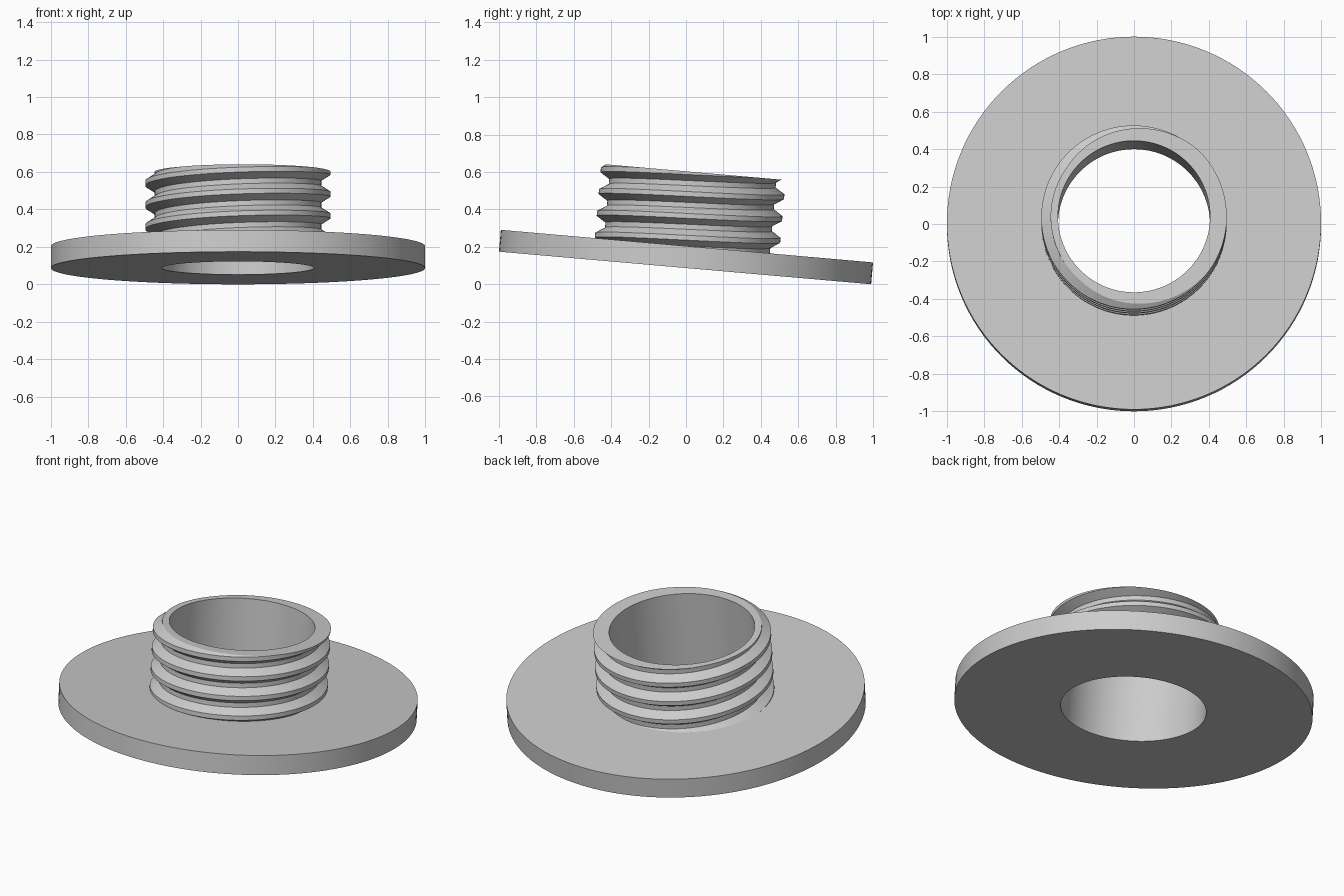
import bpy, bmesh, math

if "Cube" in bpy.data.objects:
    bpy.data.objects.remove(bpy.data.objects["Cube"])

TILT = math.radians(5)
R, T, L = 0.9987, 0.117, 0.515       # flange radius, flange thickness, full height
BORE, ROOT, CREST = 0.406, 0.445, 0.495
PITCH, PHASE = 0.117, 0.513          # thread pitch, crest height at angle 0
HALF_CREST, FLANK = 0.013, 0.032
SEGS = 128

metal = bpy.data.materials.new("light grey metal")
metal.diffuse_color = (0.6, 0.6, 0.6, 1)
metal.use_nodes = True
metal.node_tree.nodes["Principled BSDF"].inputs["Base Color"].default_value = metal.diffuse_color


def thread_radius(z, a):
    # distance from the nearest crest decides the radius
    d = (z - PHASE - PITCH * a / math.tau) % PITCH
    d = min(d, PITCH - d)
    f = min(max((d - HALF_CREST) / FLANK, 0), 1)
    return CREST + (ROOT - CREST) * f


def flange_profile(a):
    return [(BORE, 0), (R, 0), (R, T), (BORE, T)]


def neck_profile(a):
    # thread corners follow the helix and are trimmed at both ends
    pts = [(BORE, T - 0.01), (thread_radius(T - 0.01, a), T - 0.01)]
    steps = (-HALF_CREST - FLANK, -HALF_CREST, HALF_CREST, HALF_CREST + FLANK)
    for k in range(-6, 3):
        for s in steps:
            z = PHASE + PITCH * (k + a / math.tau) + s
            z = min(max(z, T - 0.01), L)
            pts.append((thread_radius(z, a), z))
    return pts + [(BORE, L)]


def sweep(name, profile):
    bm = bmesh.new()
    cols = []
    for i in range(SEGS + 1):
        a = math.tau * i / SEGS
        cols.append([bm.verts.new((r * math.cos(a), r * math.sin(a), z))
                     for r, z in profile(a)])
    for c, d in zip(cols, cols[1:]):
        n = len(c)
        for j in range(n):
            k = (j + 1) % n
            bm.faces.new((c[j], d[j], d[k], c[k]))
    bmesh.ops.remove_doubles(bm, verts=bm.verts, dist=1e-5)
    bmesh.ops.dissolve_degenerate(bm, edges=bm.edges, dist=1e-5)
    bmesh.ops.recalc_face_normals(bm, faces=bm.faces)
    me = bpy.data.meshes.new(name)
    bm.to_mesh(me)
    bm.free()
    me.materials.append(metal)
    ob = bpy.data.objects.new(name, me)
    bpy.context.collection.objects.link(ob)
    # the whole fitting leans towards the back
    ob.rotation_euler.x = -TILT
    ob.location = (0, -T * math.sin(TILT) / 2, R * math.sin(TILT))
    bpy.ops.object.select_all(action='DESELECT')
    ob.select_set(True)
    bpy.context.view_layer.objects.active = ob
    bpy.ops.object.shade_smooth_by_angle(angle=math.radians(25))
    return ob


sweep("flange", flange_profile)
sweep("threaded_neck", neck_profile)
